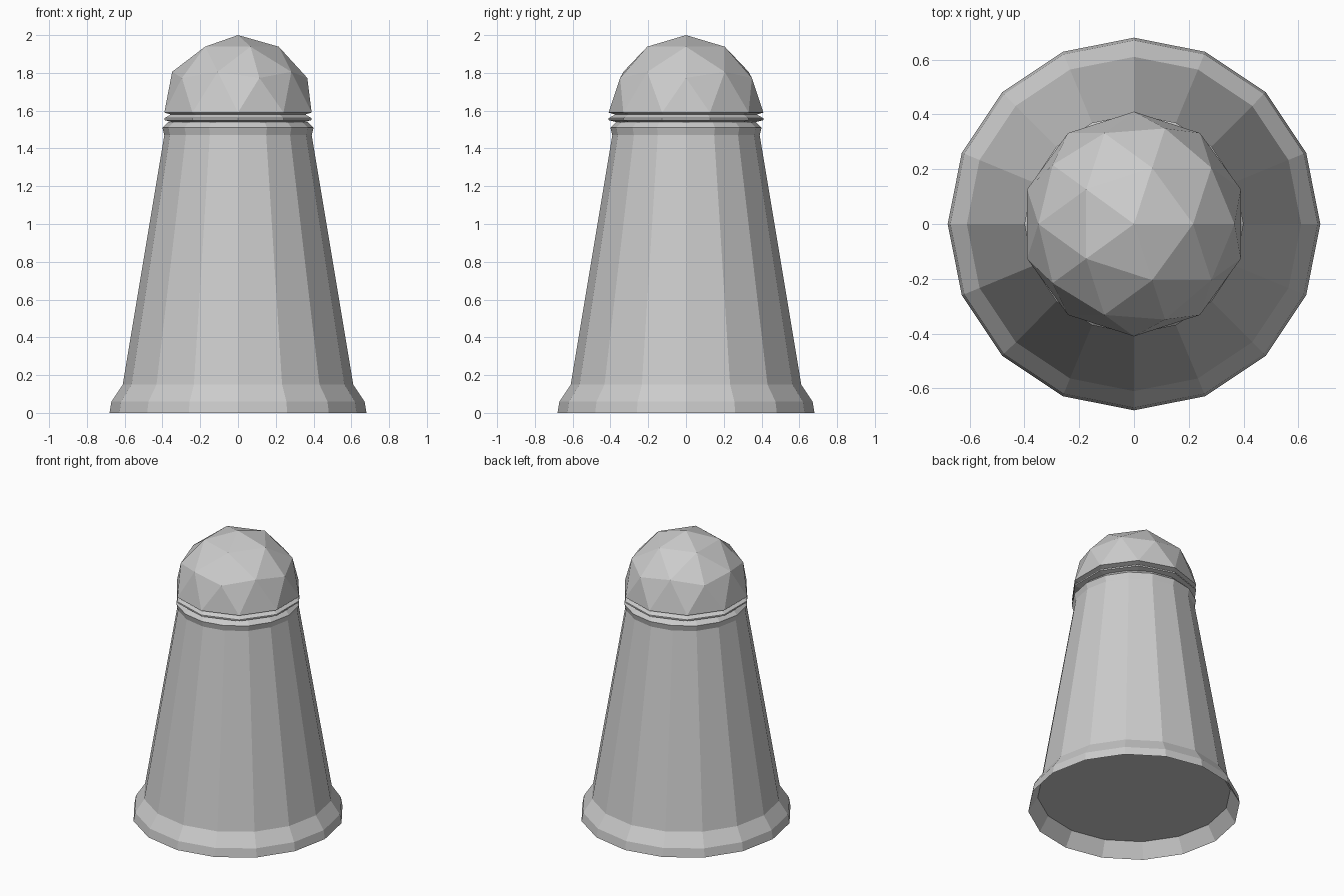
import bpy, bmesh, math

if "Cube" in bpy.data.objects:
    bpy.data.objects.remove(bpy.data.objects["Cube"])


def finish(bm, name):
    bmesh.ops.recalc_face_normals(bm, faces=bm.faces)
    mesh = bpy.data.meshes.new(name)
    bm.to_mesh(mesh)
    bm.free()
    obj = bpy.data.objects.new(name, mesh)
    bpy.context.collection.objects.link(obj)
    return obj


def lathe(bm, profile, sides, phase=0.0, caps=(True, True)):
    """Faceted revolve of (radius, z) points with optional end caps."""
    rings = []
    for r, z in profile:
        rings.append([bm.verts.new((r * math.cos(phase + math.tau * i / sides),
                                    r * math.sin(phase + math.tau * i / sides), z))
                      for i in range(sides)])
    for a, b in zip(rings, rings[1:]):
        for i in range(sides):
            j = (i + 1) % sides
            bm.faces.new((a[i], a[j], b[j], b[i]))
    for ring, cap in ((rings[0], caps[0]), (rings[-1], caps[1])):
        if cap:
            bm.faces.new(ring)


# Tapered body with flared foot and recessed underside
bm = bmesh.new()
lathe(bm, [(0.62, 0.10), (0.68, 0.0), (0.67, 0.06), (0.61, 0.15),
           (0.39, 1.47), (0.40, 1.51), (0.37, 1.54)], 16)
finish(bm, "shaker_body")

# Domed lid: upper half of a low icosphere, with a grooved ten-sided rim below
R, BASE = 0.41, 1.59
bm = bmesh.new()
bmesh.ops.create_icosphere(bm, subdivisions=2, radius=R)
bmesh.ops.delete(bm, geom=[v for v in bm.verts if v.co.z < -0.01], context='VERTS')
bmesh.ops.translate(bm, verts=bm.verts, vec=(0, 0, BASE))
lathe(bm, [(0.37, 1.54), (0.41, 1.55), (0.41, 1.56), (0.375, 1.58), (R, BASE)],
      10, math.radians(18), caps=(True, False))
bmesh.ops.remove_doubles(bm, verts=bm.verts, dist=0.001)
finish(bm, "domed_lid")
